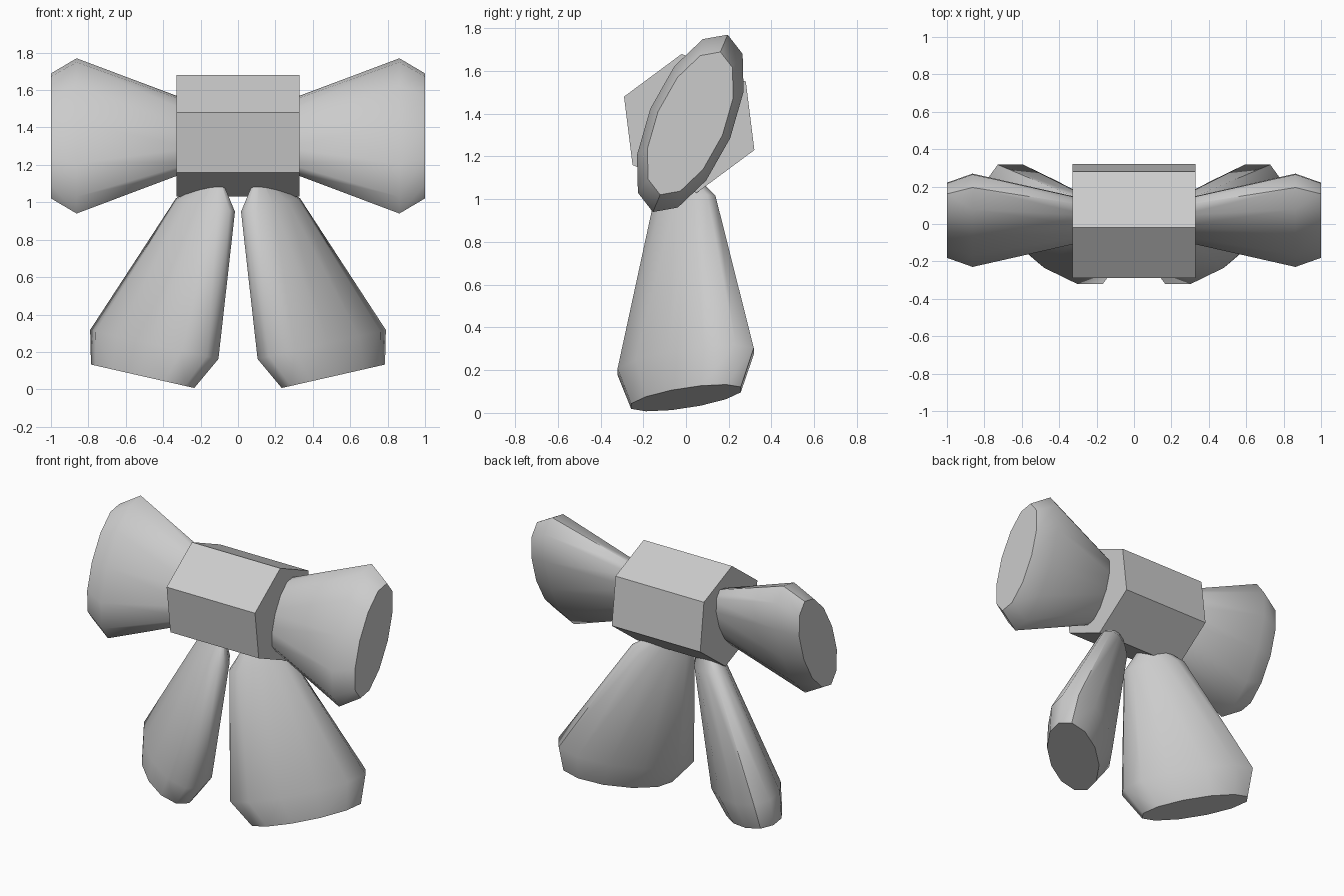
import bpy, bmesh, math
from mathutils import Vector

if "Cube" in bpy.data.objects:
    bpy.data.objects.remove(bpy.data.objects["Cube"])

SIDES = 12


def finish(name, bm, smooth):
    bmesh.ops.recalc_face_normals(bm, faces=bm.faces)
    mesh = bpy.data.meshes.new(name)
    bm.to_mesh(mesh)
    bm.free()
    ob = bpy.data.objects.new(name, mesh)
    bpy.context.collection.objects.link(ob)
    if smooth:
        bpy.ops.object.select_all(action='DESELECT')
        ob.select_set(True)
        bpy.context.view_layer.objects.active = ob
        bpy.ops.object.shade_smooth_by_angle(angle=math.radians(50))
    return ob


def loft(name, rings, smooth=True):
    """Skin a list of point rings and cap both ends."""
    bm = bmesh.new()
    loops = [[bm.verts.new(p) for p in ring] for ring in rings]
    n = len(loops[0])
    for a, b in zip(loops, loops[1:]):
        for i in range(n):
            j = (i + 1) % n
            bm.faces.new((a[i], a[j], b[j], b[i]))
    bm.faces.new(loops[0])
    bm.faces.new(loops[-1])
    return finish(name, bm, smooth)


def flare(name, side, start, axis, u, v, phase, stations):
    """Flattened, chamfered cone; stations are (distance along axis, scale)."""
    start, axis, u, v = map(Vector, (start, axis, u, v))
    rings = []
    for t, s in stations:
        ring = []
        for i in range(SIDES):
            a = math.radians(phase) + 2 * math.pi * i / SIDES
            p = start + axis * t + (u * math.cos(a) + v * math.sin(a)) * s
            ring.append((p.x * side, p.y, p.z))
        rings.append(ring)
    return loft(name, rings)


# knot: skewed hexagonal prism along x
hexagon = [(-0.29, 1.48), (-0.02, 1.68), (0.28, 1.55),
           (0.32, 1.23), (0.05, 1.03), (-0.25, 1.16)]
loft("knot", [[(x, y, z) for y, z in hexagon] for x in (-0.33, 0.33)], smooth=False)

for label, side in (("left", -1), ("right", 1)):
    # bow loop, pointing sideways out of the knot
    flare(label + "_loop", side, (0, 0.02, 1.355), (1, 0, 0),
          (0, 0.175, 0.415), (0, 0.187, -0.069), 0,
          [(0.10, 0.02), (0.24, 0.436), (0.863, 1.0), (1.0, 0.805)])
    # ribbon tail, hanging down and outwards
    flare(label + "_tail", side, (0.11, -0.01, 1.16), (0.40, 0.01, -1.09),
          (0.22, 0.33, 0.05), (0.265, 0, 0.06), 15,
          [(0, 0.02), (0.16, 0.46), (0.844, 1.0), (1.0, 0.805)])
